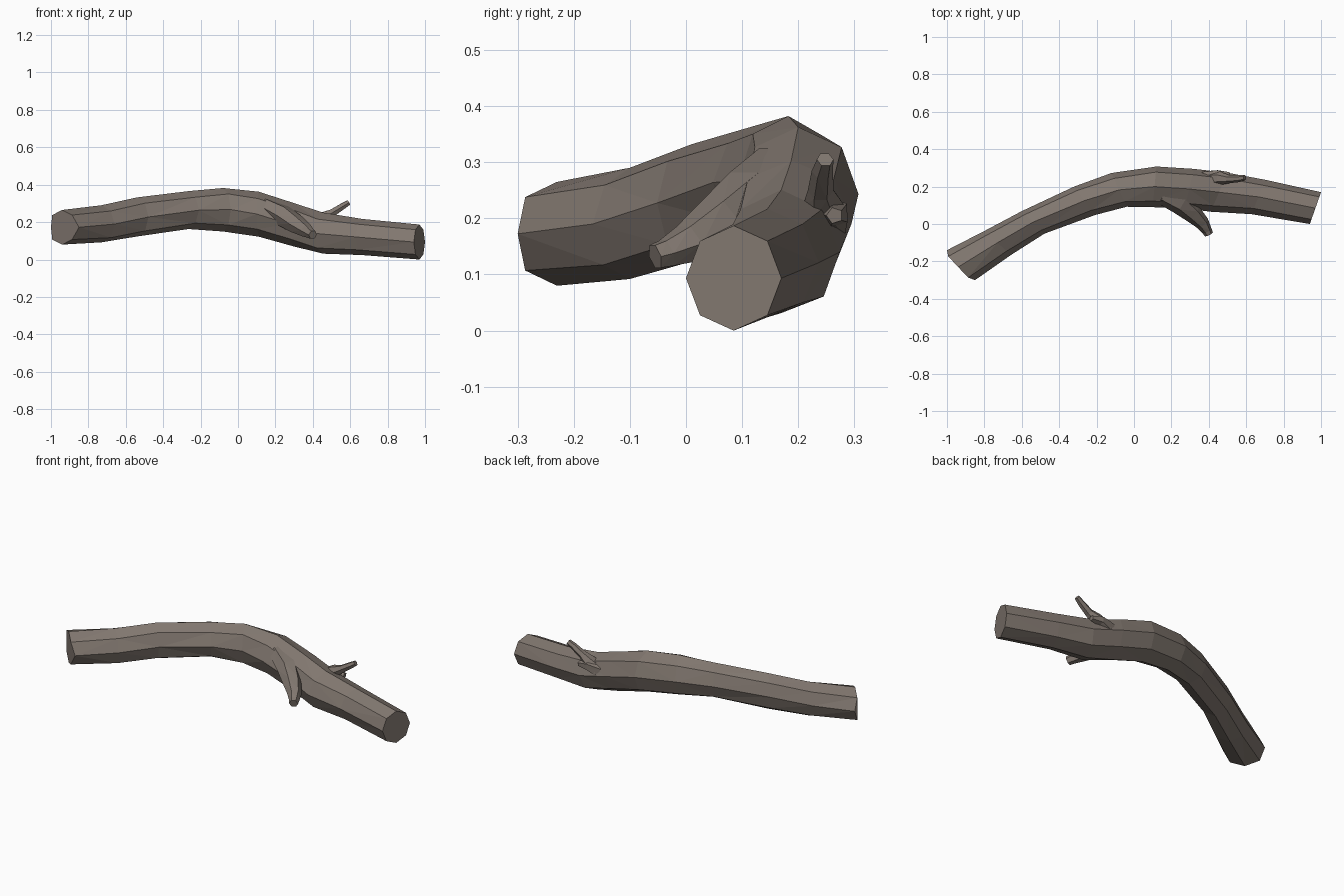
import bpy, bmesh, math, random
from mathutils import Vector

if "Cube" in bpy.data.objects:
    bpy.data.objects.remove(bpy.data.objects["Cube"])

random.seed(4)
bark = bpy.data.materials.new("bark")
bark.diffuse_color = (0.22, 0.185, 0.16, 1)
bark.use_nodes = True
bark.node_tree.nodes["Principled BSDF"].inputs["Base Color"].default_value = bark.diffuse_color


def loft(name, rings):
    """Skin a list of vertex rings, cap both ends, flat shaded triangles."""
    bm = bmesh.new()
    rows = [[bm.verts.new(p) for p in ring] for ring in rings]
    n = len(rows[0])
    for a, b in zip(rows, rows[1:]):
        for i in range(n):
            j = (i + 1) % n
            bm.faces.new((a[i], a[j], b[j], b[i]))
    sides = list(bm.faces)
    bm.faces.new(rows[0])
    bm.faces.new(rows[-1])
    bmesh.ops.triangulate(bm, faces=sides)
    bmesh.ops.recalc_face_normals(bm, faces=bm.faces)
    me = bpy.data.meshes.new(name)
    bm.to_mesh(me)
    bm.free()
    me.materials.append(bark)
    ob = bpy.data.objects.new(name, me)
    bpy.context.collection.objects.link(ob)
    return ob


def log_ring(xa, ya, xb, yb, lo, hi, jitter, n=8):
    """Upright ring between a back edge point and a front edge point."""
    c = Vector(((xa + xb) / 2, (ya + yb) / 2, (lo + hi) / 2))
    u = Vector(((xb - xa) / 2, (yb - ya) / 2, 0))
    v = Vector((0, 0, (hi - lo) / 2))
    pts = []
    for i in range(n):
        t = 2 * math.pi * i / n
        k = 1 + random.uniform(-jitter, jitter)
        pts.append(c + (u * math.cos(t) + v * math.sin(t)) * k)
    return pts


def twig(name, path, n=6):
    """Tapered tube along (x, y, z, radius) points."""
    pts = [Vector(p[:3]) for p in path]
    rings = []
    for i, p in enumerate(pts):
        d = (pts[min(i + 1, len(pts) - 1)] - pts[max(i - 1, 0)]).normalized()
        u = d.cross(Vector((0, 0, 1))).normalized()
        v = d.cross(u)
        r = path[i][3]
        rings.append([p + (u * math.cos(2 * math.pi * k / n)
                           + v * math.sin(2 * math.pi * k / n)) * r for k in range(n)])
    return loft(name, rings)


# Main bent log: back edge xy, front edge xy, bottom z, top z
sections = [
    (-1.00, -.14, -.85, -.30, .08, .265),
    (-.80, -.035, -.66, -.165, .09, .29),
    (-.60, .07, -.48, -.05, .125, .33),
    (-.32, .20, -.21, .05, .163, .365),
    (-.12, .27, -.04, .095, .153, .382),
    (.12, .31, .10, .09, .125, .362),
    (.32, .295, .27, .08, .075, .305),
    (.50, .275, .41, .065, .03, .25),
    (.70, .235, .63, .055, .022, .22),
    (1.00, .17, .94, .00, .00, .187),
]
last = len(sections) - 1
rings = [log_ring(*s, 0 if i in (0, last) else .035) for i, s in enumerate(sections)]
# Slightly domed left end
for p in rings[0]:
    side = (p - Vector((-.925, -.22, .17))).length
    p += Vector((-.015, -.01, 0)) if abs(p.z - .172) > .06 and p.x > -.99 else Vector()
loft("log", rings)

# Front side stub growing out of a long ridge
twig("front_stub", [(.14, .16, .285, .05), (.24, .115, .235, .06), (.31, .06, .19, .052),
                    (.365, .005, .155, .038), (.39, -.035, .138, .027), (.40, -.055, .132, .024)])

# Back upper twig with its collar and a small broken knot
twig("back_twig", [(.38, .235, .17, .05), (.46, .245, .225, .036), (.505, .24, .25, .023),
                   (.56, .243, .285, .019), (.592, .248, .305, .015)])
twig("back_knot", [(.38, .245, .19, .045), (.45, .265, .21, .028), (.51, .265, .205, .015)], 5)
